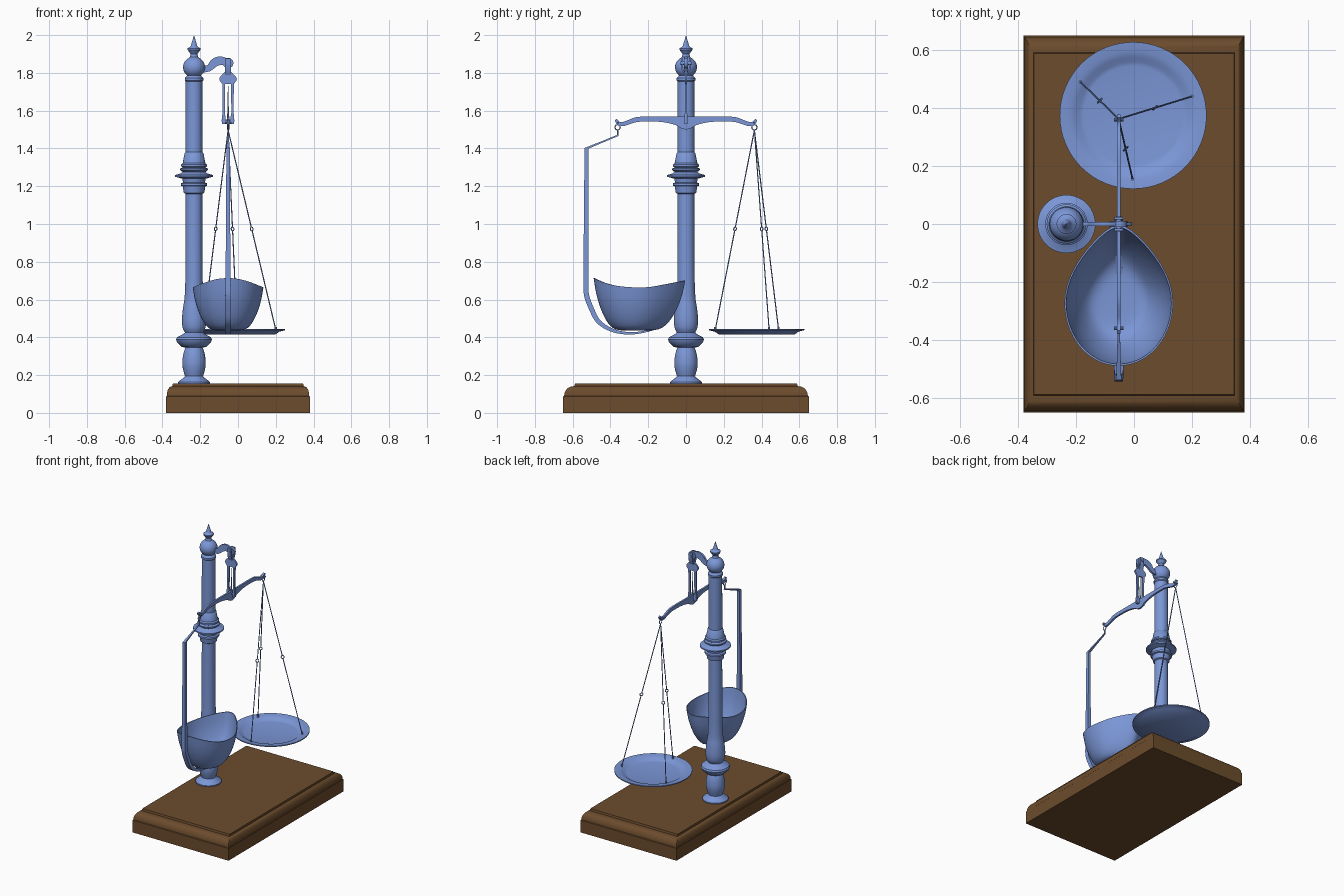
import bpy, bmesh, math
from mathutils import Vector as V


def material(name, rgb):
    m = bpy.data.materials.new(name)
    m.diffuse_color = (*rgb, 1)
    return m


METAL = material("blue_metal", (0.20, 0.31, 0.68))
WOOD = material("brown_wood", (0.15, 0.072, 0.026))
CX, PX = -0.0525, -0.2328          # beam plane, post axis


def finish(name, bm, mat=METAL, angle=35):
    bmesh.ops.recalc_face_normals(bm, faces=bm.faces)
    me = bpy.data.meshes.new(name)
    bm.to_mesh(me)
    bm.free()
    ob = bpy.data.objects.new(name, me)
    bpy.context.collection.objects.link(ob)
    me.materials.append(mat)
    bpy.ops.object.select_all(action='DESELECT')
    ob.select_set(True)
    bpy.context.view_layer.objects.active = ob
    bpy.ops.object.shade_smooth_by_angle(angle=math.radians(angle))
    return ob


def spline(pts, n=4):
    """Catmull-Rom through tuples of any length."""
    out = []
    for i in range(len(pts) - 1):
        a, b, c, d = pts[max(i - 1, 0)], pts[i], pts[i + 1], pts[min(i + 2, len(pts) - 1)]
        for k in range(n):
            t = k / n
            out.append(tuple(0.5 * (2 * q + (r - p) * t + (2 * p - 5 * q + 4 * r - s) * t * t
                             + (3 * q - p - 3 * r + s) * t ** 3) for p, q, r, s in zip(a, b, c, d)))
    return out + [pts[-1]]


def skin(name, rings, mat=METAL, caps=True, angle=35):
    """Join closed rings of points into a surface."""
    bm = bmesh.new()
    vs = [[bm.verts.new(p) for p in r] for r in rings]
    n = len(vs[0])
    for a, b in zip(vs, vs[1:]):
        for i in range(n):
            bm.faces.new((a[i], a[(i + 1) % n], b[(i + 1) % n], b[i]))
    if caps:
        bm.faces.new(vs[0])
        bm.faces.new(vs[-1])
    bmesh.ops.remove_doubles(bm, verts=bm.verts, dist=1e-5)
    return finish(name, bm, mat, angle)


def lathe(name, profile, cx, cy, n=48):
    return skin(name, [[(cx + max(r, 1e-4) * math.cos(i * math.tau / n),
                         cy + max(r, 1e-4) * math.sin(i * math.tau / n), z)
                        for i in range(n)] for r, z in profile])


def strap(name, path, side):
    """Flat bar along (x, y, z, width, thickness) points; width lies along side."""
    rings, side = [], V(side)
    for i, p in enumerate(path):
        d = V(path[min(i + 1, len(path) - 1)][:3]) - V(path[max(i - 1, 0)][:3])
        nrm = d.cross(side).normalized() * p[4] / 2
        w, c = side * p[3] / 2, V(p[:3])
        rings.append([c + w + nrm, c - w + nrm, c - w - nrm, c + w - nrm])
    return skin(name, rings)


def rod(name, a, b, r1=0.003, r2=None, n=10):
    a, b = V(a), V(b)
    r2 = r1 if r2 is None else r2
    q = (b - a).to_track_quat('Z', 'Y')
    circ = [q @ V((math.cos(k * math.tau / n), math.sin(k * math.tau / n), 0)) for k in range(n)]
    return skin(name, [[a + c * r1 for c in circ], [b + c * r2 for c in circ]])


def ring(name, centre, axis, r=0.011, t=0.0028):
    q, rings, c = V(axis).to_track_quat('Z', 'Y'), [], V(centre)
    for i in range(21):
        a = i * math.tau / 20
        rings.append([c + q @ V(((r + t * math.cos(b)) * math.cos(a), (r + t * math.cos(b)) * math.sin(a),
                                 t * math.sin(b))) for b in [k * math.tau / 8 for k in range(8)]])
    return skin(name, rings, caps=False)


# Wooden base with a cove moulding
cove = [(0, 0), (0, 0.087)] + [(0.08 + 0.72 * (1 - math.cos(k * math.pi / 12)), 0.09 + 0.05 * math.sin(k * math.pi / 12))
                              for k in range(7)] + [(0.95, 0.142), (1, 0.156)]
skin("base", [[(sx * (0.38 - 0.035 * f), sy * (0.65 - 0.062 * f), z)
               for sx, sy in ((-1, -1), (1, -1), (1, 1), (-1, 1))] for f, z in cove], WOOD, angle=25)

# Turned post with finial
belly_low = spline([(0.048, 0.195), (0.058, 0.23), (0.062, 0.265), (0.057, 0.31), (0.046, 0.345)])
belly_up = spline([(0.048, 0.425), (0.06, 0.45), (0.064, 0.49), (0.059, 0.55), (0.05, 0.61), (0.046, 0.7)])
ball = [(0.058 * math.cos(a), 1.83 + 0.056 * math.sin(a)) for a in [math.radians(d) for d in range(-50, 66, 10)]]
lathe("post", [(0, 0.15), (0.084, 0.15), (0.084, 0.163), (0.075, 0.172), (0.056, 0.185)] + belly_low +
      [(0.065, 0.35), (0.09, 0.375), (0.095, 0.388), (0.09, 0.4), (0.062, 0.415)] + belly_up +
      [(0.044, 1.16), (0.054, 1.165), (0.06, 1.2), (0.07, 1.203), (0.07, 1.215), (0.058, 1.22),
       (0.062, 1.24), (0.1, 1.25), (0.1, 1.259), (0.07, 1.268), (0.06, 1.275), (0.073, 1.285), (0.073, 1.293),
       (0.06, 1.3), (0.068, 1.305), (0.068, 1.315), (0.06, 1.322), (0.05, 1.375), (0.045, 1.38),
       (0.044, 1.755), (0.049, 1.76), (0.049, 1.772), (0.04, 1.782)] + ball +
      [(0.022, 1.884), (0.018, 1.9), (0.034, 1.922), (0.034, 1.93), (0.018, 1.94)] +
      spline([(0.017, 1.942), (0.012, 1.96), (0.006, 1.98), (0, 2.0)]), PX, 0)

# Curved bracket and hanging fork
strap("bracket", spline([(-0.2, 0, 1.82, 0.014, 0.04), (-0.155, 0, 1.825, 0.014, 0.035),
                         (-0.125, 0, 1.853, 0.014, 0.045), (-0.09, 0, 1.865, 0.014, 0.045),
                         (-0.045, 0, 1.85, 0.014, 0.03)]), (0, 1, 0))
rod("bracket_eye", (CX, -0.01, 1.852), (CX, 0.01, 1.852), 0.028, n=24)
rod("hanger_pin", (CX, -0.028, 1.852), (CX, 0.028, 1.852), 0.009, n=16)
for s in (-1, 1):
    strap("hanger_cheek", [(CX, s * 0.02, 1.875, 0.03, 0.008), (CX, s * 0.02, 1.82, 0.03, 0.008),
                           (CX, s * 0.004, 1.79, 0.03, 0.008)], (1, 0, 0))
    x = CX + s * 0.023
    strap("fork_leg", [(x, 0, 1.755, 0.012, 0.016), (x, 0, 1.59, 0.012, 0.011),
                       (x, 0, 1.57, 0.016, 0.018), (x, 0, 1.53, 0.016, 0.018)], (0, 1, 0))
strap("fork_head", spline([(CX, 0, 1.83, 0.012, 0.024), (CX, 0, 1.805, 0.012, 0.034),
                           (CX, 0, 1.785, 0.012, 0.075), (CX, 0, 1.765, 0.012, 0.092),
                           (CX, 0, 1.74, 0.012, 0.06)]), (0, 1, 0))
rod("pointer", (CX, 0, 1.56), (CX, 0, 1.73), 0.005, 0.001)
rod("beam_axle", (CX - 0.034, 0, 1.548), (CX + 0.034, 0, 1.548), 0.006)

# Balance beam: half outline mirrored about the middle
half = [(0, 1.535, 0.07), (0.05, 1.546, 0.046), (0.12, 1.554, 0.03), (0.2, 1.556, 0.026), (0.26, 1.553, 0.026),
        (0.3, 1.54, 0.024), (0.33, 1.53, 0.022), (0.355, 1.531, 0.022), (0.372, 1.553, 0.012)]
beam = [(-y, z, t) for y, z, t in reversed(half[1:])] + half
strap("beam", spline([(CX, y, z, 0.013, t) for y, z, t in beam], 3), (1, 0, 0))
for s in (-1, 1):
    rod("end_pin", (CX - 0.017, s * 0.36, 1.535), (CX + 0.017, s * 0.36, 1.535), 0.006)
    ring("end_ring", (CX, s * 0.362, 1.512), (1, 0, 0), 0.014)

# Round pan on three jointed rods
lathe("pan", [(0, 0.415), (0.2, 0.415), (0.222, 0.43), (0.253, 0.438), (0.253, 0.445), (0.222, 0.442),
              (0.2, 0.436), (0.185, 0.425), (0.17, 0.422), (0, 0.422)], -0.003, 0.374, 64)
top = V((CX, 0.362, 1.497))
for end in ((-0.185, 0.49, 0.44), (0.2, 0.44, 0.44), (-0.005, 0.155, 0.44)):
    end = V(end)
    mid = top.lerp(end, 0.495)
    gap = (end - top).normalized() * 0.011
    rod("pan_rod_upper", top, mid - gap)
    rod("pan_rod_lower", mid + gap, end)
    ring("pan_rod_link", mid, gap.cross(V((0.5, 0.5, 0))), 0.01)
    rod("pan_hook", end - V((0, 0, 0.01)), end + V((0, 0, 0.016)), 0.006)

# Egg-shaped scoop with a dipping rim
RIM = [(-0.49, 0.714), (-0.43, 0.688), (-0.35, 0.67), (-0.22, 0.664), (-0.11, 0.68), (0.0, 0.702)]


def rim_z(y):
    pts = spline(RIM, 6)
    for (a, p), (b, q) in zip(pts, pts[1:]):
        if y <= b:
            return p + (q - p) * max(0, y - a) / (b - a)
    return pts[-1][1]


egg = []
for i in range(56):
    a = i * math.tau / 56
    u = math.sin(a)
    egg.append((0.187 * math.cos(a) * (1 - (0.4 * u * u if u > 0 else 0)), u * (0.268 if u > 0 else 0.217)))
levels = spline([(0.02, 0), (0.3, 0.006), (0.47, 0.03), (0.6, 0.1), (0.73, 0.25), (0.85, 0.47), (0.94, 0.72), (1, 1)], 3)


def shell(inset, floor):
    return [[(CX + ex * (s - inset * s), -0.272 + ey * (s - inset * s),
              floor + (rim_z(-0.272 + ey) - floor) * t) for ex, ey in egg] for s, t in levels]


skin("scoop", shell(0, 0.435) + shell(0.03, 0.443)[::-1])

# Scoop carrier: wire hook, upright strap and cradle under the bowl
rod("carrier_hook", (CX, -0.362, 1.5), (CX, -0.362, 1.468), 0.004)
strap("carrier_arm", [(CX, -0.358, 1.47, 0.008, 0.008), (CX, -0.45, 1.432, 0.012, 0.009),
                      (CX, -0.535, 1.397, 0.018, 0.012)], (1, 0, 0))
strap("carrier_strap", [(CX, -0.526, 1.403, 0.018, 0.022), (CX, -0.529, 1.0, 0.022, 0.024)] +
      spline([(CX, -0.53, 0.68, 0.028, 0.026), (CX, -0.526, 0.62, 0.03, 0.027), (CX, -0.5, 0.55, 0.032, 0.026),
              (CX, -0.463, 0.483, 0.032, 0.024), (CX, -0.39, 0.437, 0.032, 0.018), (CX, -0.3, 0.421, 0.03, 0.013),
              (CX, -0.22, 0.43, 0.028, 0.01), (CX, -0.15, 0.45, 0.024, 0.008), (CX, -0.1, 0.478, 0.02, 0.006)]),
      (1, 0, 0))
